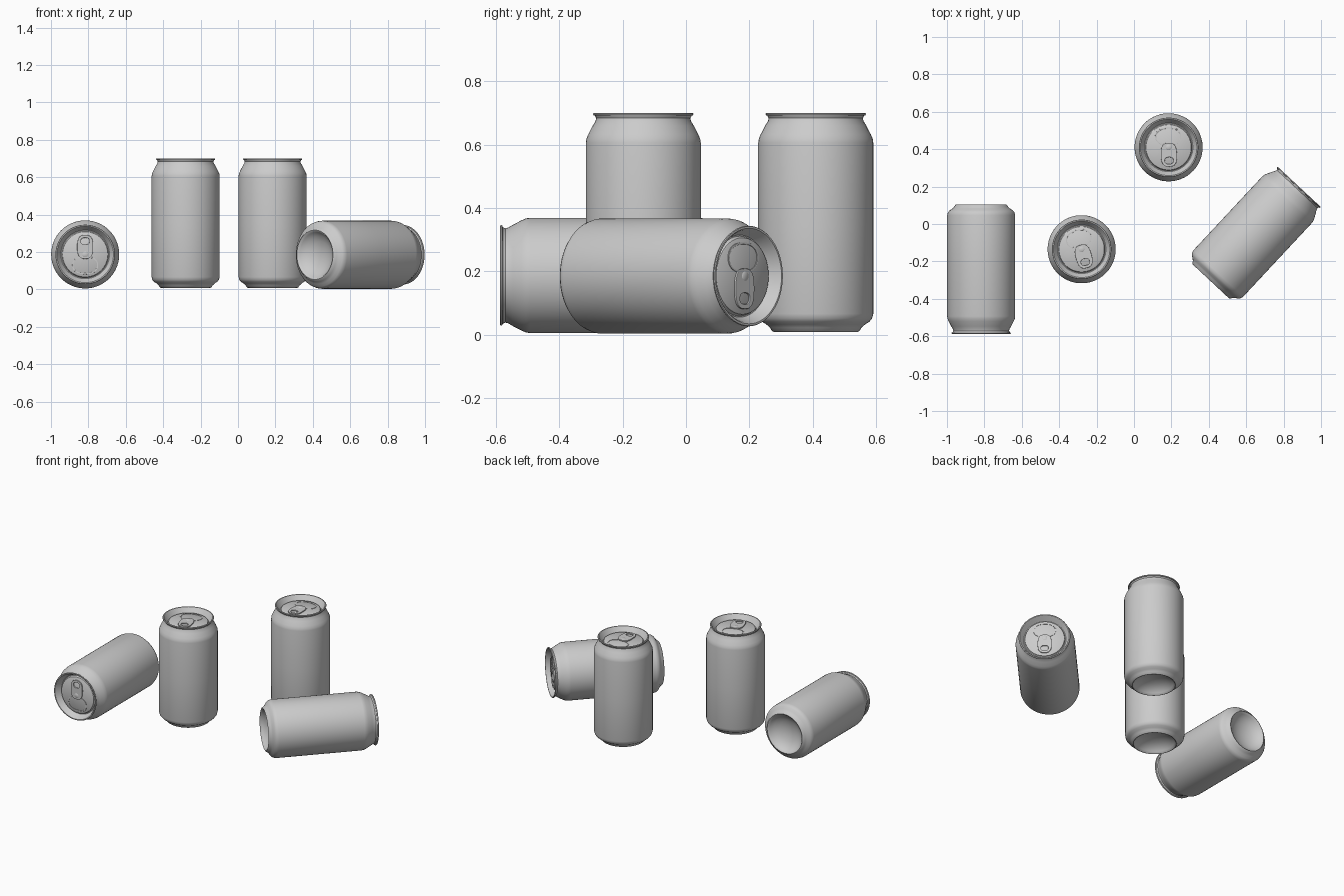
import bpy, bmesh, math
from mathutils import Matrix, Vector

if "Cube" in bpy.data.objects:
    bpy.data.objects.remove(bpy.data.objects["Cube"])

SEG = 56
PANEL = 0.666  # height of the flat lid panel


def finish(mesh, angle=35):
    mesh.polygons.foreach_set("use_smooth", [True] * len(mesh.polygons))
    mesh.set_sharp_from_angle(angle=math.radians(angle))
    return mesh


def lathe(name, profile):
    """Revolve (radius, height) points around z."""
    bm = bmesh.new()
    rings = [[bm.verts.new((r * math.cos(2 * math.pi * j / SEG),
                            r * math.sin(2 * math.pi * j / SEG), z))
              for j in range(SEG)] for r, z in profile]
    for a, b in zip(rings, rings[1:]):
        for j in range(SEG):
            k = (j + 1) % SEG
            bm.faces.new((a[j], a[k], b[k], b[j]))
    bmesh.ops.remove_doubles(bm, verts=bm.verts, dist=1e-5)
    mesh = bpy.data.meshes.new(name)
    bm.to_mesh(mesh)
    bm.free()
    return finish(mesh)


def oval(cx, cy, rx, ry, power=2.0, n=40):
    pts = []
    for i in range(n):
        c, s = math.cos(2 * math.pi * i / n), math.sin(2 * math.pi * i / n)
        pts.append((cx + rx * math.copysign(abs(c) ** (2 / power), c),
                    cy + ry * math.copysign(abs(s) ** (2 / power), s)))
    return pts


def plate(name, outlines, z, half_thick, bevel):
    """Flat plate from outlines; inner outlines become holes."""
    cu = bpy.data.curves.new(name, 'CURVE')
    cu.dimensions, cu.fill_mode = '2D', 'BOTH'
    cu.extrude, cu.bevel_depth, cu.bevel_resolution = half_thick, bevel, 1
    for pts in outlines:
        sp = cu.splines.new('POLY')
        sp.points.add(len(pts) - 1)
        for p, (x, y) in zip(sp.points, pts):
            p.co = (x, y, 0, 1)
        sp.use_cyclic_u = True
    ob = bpy.data.objects.new(name, cu)
    bpy.context.collection.objects.link(ob)
    dg = bpy.context.evaluated_depsgraph_get()
    mesh = bpy.data.meshes.new_from_object(ob.evaluated_get(dg))
    bpy.data.objects.remove(ob)
    mesh.name = name
    mesh.transform(Matrix.Translation((0, 0, z)))
    return finish(mesh)


parts = {
    # wall with domed underside, stepped foot and tapered shoulder
    "can_body": lathe("can_body", [
        (0, .058), (.035, .055), (.07, .046), (.1, .031), (.12, .012), (.127, .002),
        (.132, 0), (.138, .003), (.145, .014), (.156, .024), (.170, .033),
        (.178, .043), (.182, .058), (.182, .33), (.182, .598), (.180, .611),
        (.174, .625), (.160, .652), (.151, .667), (.149, .676), (.153, .684)]),
    # seamed rim, sloping wall, groove and panel
    "can_lid": lathe("can_lid", [
        (.153, .684), (.157, .685), (.159, .689), (.157, .692), (.151, .692),
        (.147, .688), (.134, .656), (.130, .652), (.126, .652), (.123, .656),
        (.121, .664), (.118, PANEL), (0, PANEL)]),
    # raised outline of the mouth
    "mouth_outline": plate("mouth_outline", [
        oval(0, .058, .069, .048, 2.3), oval(0, .058, .064, .043, 2.3)],
        PANEL + .001, .001, .0005),
    # pull tab with finger hole
    "pull_tab": plate("pull_tab", [
        oval(0, -.04, .041, .062, 2.8), oval(0, -.071, .025, .020, 2.4)],
        PANEL + .006, .002, .002),
    "rivet": lathe("rivet", [
        (.015, PANEL), (.015, PANEL + .010), (.012, PANEL + .012), (0, PANEL + .012)]),
}


def place_can(label, base, axis, mouth):
    """Put a can at its base point, given lid direction and mouth direction."""
    z, y = Vector(axis).normalized(), Vector(mouth).normalized()
    rot = Matrix((y.cross(z), y, z)).transposed().to_4x4()
    for part, mesh in parts.items():
        ob = bpy.data.objects.new(f"{label}_{part}", mesh)
        ob.matrix_world = Matrix.Translation(base) @ rot
        bpy.context.collection.objects.link(ob)


t = math.radians(16)
place_can("standing_front", (-.28, -.135, .008), (0, 0, 1), (-math.sin(t), math.cos(t), 0))
place_can("standing_back", (.185, .41, .008), (0, 0, 1), (-.04, 1, 0))
place_can("lying_left", (-.817, .105, .187), (0, -1, 0), (0, 0, -1))
place_can("lying_right", (.411, -.307, .185), (.682, .731, 0), (0, 0, 1))
